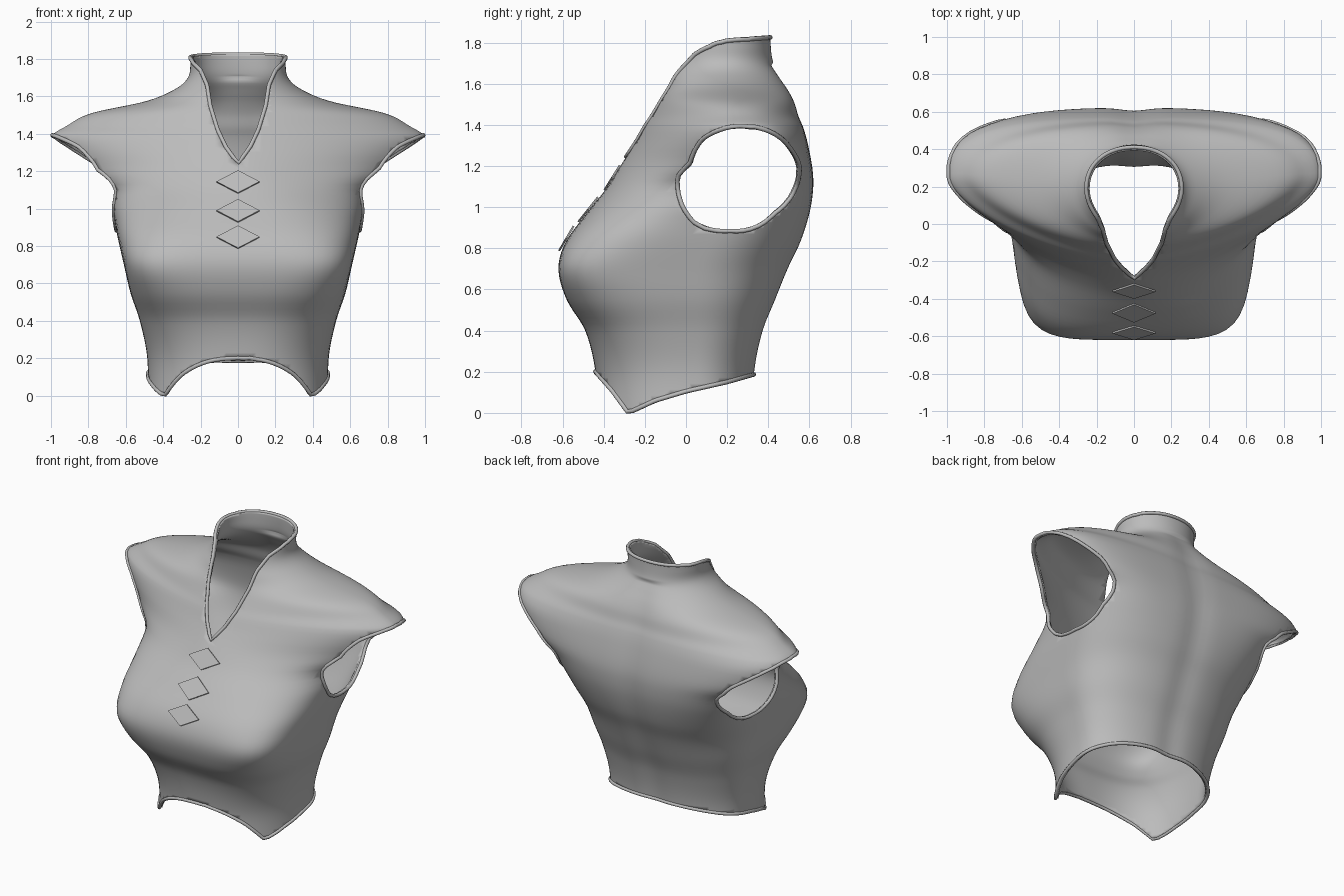
import bpy, bmesh, math
from mathutils import Vector

if "Cube" in bpy.data.objects:
    bpy.data.objects.remove(bpy.data.objects["Cube"])

fabric = bpy.data.materials.new("grey fabric")
fabric.diffuse_color = (0.5, 0.5, 0.5, 1)
fabric.use_nodes = True
fabric.node_tree.nodes["Principled BSDF"].inputs["Base Color"].default_value = fabric.diffuse_color


def lerp(tab, t):
    """Piecewise linear lookup in (key, value) pairs."""
    for (a, p), (b, q) in zip(tab, tab[1:]):
        if t <= b or b == tab[-1][0]:
            return p + (q - p) * (t - a) / (b - a)


def smooth(rows, z, c):
    """Smooth cubic lookup of column c in rows keyed by column 0."""
    i = max(j for j in range(len(rows) - 1) if rows[j][0] <= z or j == 0)

    def slope(k):
        a, b = rows[max(k - 1, 0)], rows[min(k + 1, len(rows) - 1)]
        return (b[c] - a[c]) / (b[0] - a[0])
    h = rows[i + 1][0] - rows[i][0]
    t = (z - rows[i][0]) / h
    p, q = rows[i][c], rows[i + 1][c]
    return (p * (2*t**3 - 3*t*t + 1) + q * (3*t*t - 2*t**3)
            + h * slope(i) * (t**3 - 2*t*t + t) + h * slope(i + 1) * (t**3 - t*t))


# Cross-sections: z, half width, front y, back y, widest y, front and back squareness
LEVELS = [
    (-0.06, .485, -.42, .33, .05, 2.5, 2.2),
    (0.20, .485, -.44, .34, .05, 2.5, 2.2),
    (0.40, .525, -.49, .38, .05, 3.0, 2.3),
    (0.55, .575, -.58, .44, .05, 3.9, 2.3),
    (0.70, .61, -.62, .50, .05, 5.0, 2.4),
    (0.83, .64, -.585, .56, .10, 4.0, 2.6),
    (0.98, .672, -.475, .605, .18, 2.8, 3.0),
    (1.10, .72, -.38, .62, .23, 2.1, 3.4),
    (1.19, .87, -.325, .615, .25, 1.65, 3.4),
    (1.32, .975, -.245, .59, .25, 1.55, 3.3),
    (1.39, .995, -.21, .57, .25, 1.5, 2.8),
    (1.44, .92, -.18, .55, .25, 1.5, 2.4),
    (1.51, .785, -.14, .53, .24, 1.6, 2.2),
    (1.575, .49, -.11, .50, .22, 1.75, 2.1),
    (1.64, .335, -.09, .46, .20, 1.9, 2.0),
    (1.70, .268, -.065, .425, .19, 2.0, 2.0),
    (1.78, .255, -.04, .412, .19, 2.0, 2.1),
    (1.90, .262, -.03, .41, .19, 2.0, 2.2),
]
# Outlines of the openings
HEM = [(-.44, .20), (-.36, .11), (-.28, .0), (-.15, .06), (0, .105), (.2, .15), (.34, .19)]
COLLAR = [(-.03, 1.69), (0, 1.735), (.08, 1.78), (.2, 1.81), (.41, 1.825)]
VNECK = [(1.10, -.11), (1.24, 0), (1.33, .065), (1.42, .108), (1.55, .148),
         (1.66, .165), (1.74, .2), (1.79, .25), (1.85, .31)]
ARM = [(-.04, 1.15), (.02, 1.21), (.08, 1.33), (.165, 1.375), (.31, 1.39), (.456, 1.34),
       (.553, 1.2), (.54, 1.11), (.43, .97), (.21, .885), (.04, .925), (-.02, 1.01)]
AC = (.25, 1.13)
polar = sorted((math.atan2(z - AC[1], y - AC[0]), math.hypot(y - AC[0], z - AC[1])) for y, z in ARM)
polar = [(polar[-1][0] - math.tau, polar[-1][1])] + polar + [(polar[0][0] + math.tau, polar[0][1])]


# Each function is positive where cloth is cut away
def hem_cut(p):
    return lerp(HEM, p.y) - p.z


def neck_cut(p):
    return max(p.z - lerp(COLLAR, p.y), min(lerp(VNECK, p.z) - abs(p.x), .12 - p.y))


def arm_cut(p):
    if abs(p.x) < .4:
        return -1
    a = math.atan2(p.z - AC[1], p.y - AC[0])
    return lerp(polar, a) - math.hypot(p.y - AC[0], p.z - AC[1])


def trim_away(bm, f):
    """Cut the surface cleanly along f = 0 and remove the positive side."""
    val = {v: f(v.co) for v in bm.verts}
    cut = set()
    for e in list(bm.edges):
        a, b = e.verts
        if (val[a] > 0) != (val[b] > 0):
            lo, hi = 0.0, 1.0
            for _ in range(24):
                m = (lo + hi) / 2
                if (f(a.co.lerp(b.co, m)) > 0) == (val[a] > 0):
                    lo = m
                else:
                    hi = m
            cut.add(bmesh.utils.edge_split(e, a, lo)[1])
    bmesh.ops.connect_verts(bm, verts=list(cut))
    dead = [v for v in bm.verts if v not in cut and val[v] > 0]
    bmesh.ops.delete(bm, geom=dead, context='VERTS')


# Bodice: lofted torso with shoulders and collar
bm = bmesh.new()
N = 96
heights = [-.06 + .029 * i for i in range(50)] + [1.39 + .0125 * i for i in range(40)]
rings = []
for z in heights:
    hw, yf, yb, ys, nf, nb = (smooth(LEVELS, z, c) for c in range(1, 7))
    ring = []
    for k in range(N):
        a = math.tau * k / N
        c, s = math.cos(a), math.sin(a)
        n = nf if s < 0 else nb
        r = (abs(c)**n + abs(s)**n) ** (-1 / n)
        x = hw * r * c
        y = ys + r * abs(s) * ((yf if s < 0 else yb) - ys)
        if s > 0 and z < 1.7:                       # shallow spine groove
            y -= .015 * math.exp(-(x / .09)**2)
        ring.append(bm.verts.new((x, y, z)))
    rings.append(ring)
for lo, hi in zip(rings, rings[1:]):
    for k in range(N):
        j = (k + 1) % N
        bm.faces.new((lo[k], lo[j], hi[j], hi[k]))
for f in (hem_cut, neck_cut, arm_cut):
    trim_away(bm, f)
bmesh.ops.remove_doubles(bm, verts=bm.verts, dist=.003)

# Collect the open borders as ordered loops for the piping
left = {e for e in bm.edges if e.is_boundary}
loops = []
while left:
    e = left.pop()
    start, v = e.verts
    pts = [start.co.copy()]
    while v != start:
        if (v.co - pts[-1]).length > .015:
            pts.append(v.co.copy())
        e = next((x for x in v.link_edges if x in left), None)
        if e is None:
            break
        left.discard(e)
        v = e.other_vert(v)
    if len(pts) > 8:
        loops.append(pts)
for f in bm.faces:
    f.smooth = True
me = bpy.data.meshes.new("bodice")
bm.to_mesh(me)
bm.free()
me.materials.append(fabric)
bodice = bpy.data.objects.new("bodice", me)
bpy.context.collection.objects.link(bodice)
mod = bodice.modifiers.new("thickness", 'SOLIDIFY')
mod.thickness = .018
mod.offset = -1

# Piping along hem, neckline and armholes
for pts in loops:
    mid = sum(pts, Vector()) / len(pts)
    name = "hem_piping" if mid.z < .5 else "neck_piping" if abs(mid.x) < .3 else "armhole_piping"
    cu = bpy.data.curves.new(name, 'CURVE')
    cu.dimensions = '3D'
    cu.bevel_depth = .011
    cu.bevel_resolution = 2
    sp = cu.splines.new('POLY')
    sp.points.add(len(pts) - 1)
    for p, co in zip(sp.points, pts):
        p.co = (*co, 1)
    sp.use_cyclic_u = True
    cu.materials.append(fabric)
    bpy.context.collection.objects.link(bpy.data.objects.new(name, cu))

# Three diamond plates down the chest, tilted to follow it
for z in (1.14, .985, .845):
    slope = (smooth(LEVELS, z + .05, 2) - smooth(LEVELS, z - .05, 2)) / .1
    up = Vector((0, slope, 1)).normalized()
    out = Vector((0, -1, slope)).normalized()
    mid = Vector((0, smooth(LEVELS, z, 2), z)) + out * .001
    h = .06 / up.z
    bm = bmesh.new()
    rim = [Vector((-.115, 0, 0)), -up * h, Vector((.115, 0, 0)), up * h]
    back = [bm.verts.new(mid + p) for p in rim]
    front = [bm.verts.new(mid + p + out * .0095) for p in rim]
    bm.faces.new(front)
    bm.faces.new(back[::-1])
    for k in range(4):
        j = (k + 1) % 4
        bm.faces.new((back[k], back[j], front[j], front[k]))
    me = bpy.data.meshes.new("diamond_plate")
    bm.to_mesh(me)
    bm.free()
    me.materials.append(fabric)
    bpy.context.collection.objects.link(bpy.data.objects.new("diamond_plate", me))
